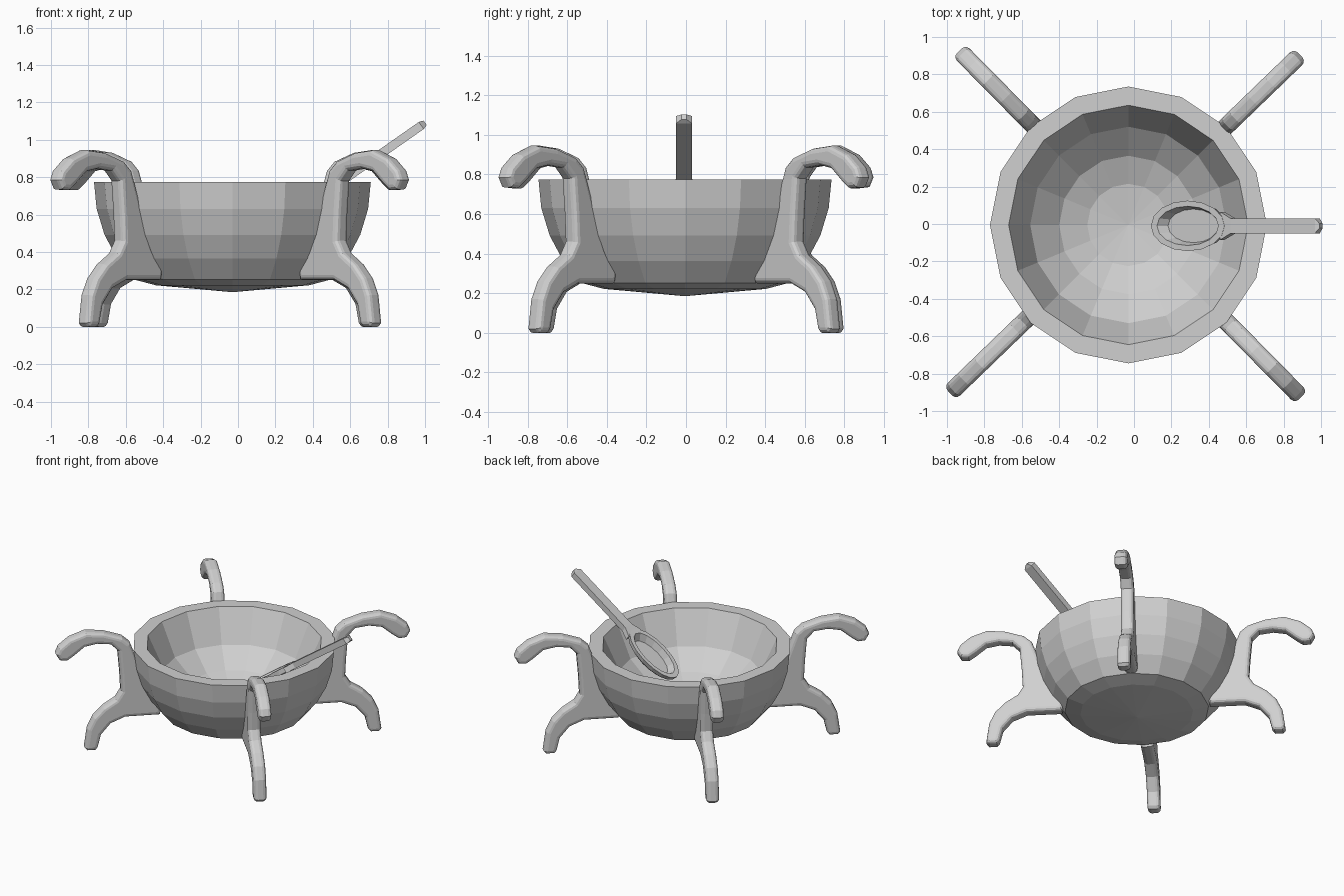
import bpy, bmesh
from math import sin, cos, pi, radians, sqrt
from mathutils import Matrix

if "Cube" in bpy.data.objects:
    bpy.data.objects.remove(bpy.data.objects["Cube"])

grey = bpy.data.materials.new("plain grey")
grey.use_nodes = True
shade = (0.63, 0.63, 0.63, 1)
grey.diffuse_color = shade
grey.node_tree.nodes["Principled BSDF"].inputs["Base Color"].default_value = shade


def ellipse(rx, ry, z, sides=16):
    return [(rx * cos(2 * pi * i / sides), ry * sin(2 * pi * i / sides), z)
            for i in range(sides)]


def box_section(u, half_width, half_height):
    return [(u, y * half_width, z * half_height)
            for y, z in ((-1, -1), (1, -1), (1, 1), (-1, 1))]


def loft(name, rings, matrix):
    """Skin equal-sized rings and close both ends."""
    bm = bmesh.new()
    loops = [[bm.verts.new(p) for p in ring] for ring in rings]
    for a, b in zip(loops, loops[1:]):
        for i in range(len(a)):
            j = (i + 1) % len(a)
            bm.faces.new((a[i], a[j], b[j], b[i]))
    bm.faces.new(loops[0])
    bm.faces.new(loops[-1])
    bmesh.ops.recalc_face_normals(bm, faces=bm.faces)
    mesh = bpy.data.meshes.new(name)
    bm.to_mesh(mesh)
    bm.free()
    mesh.materials.append(grey)
    obj = bpy.data.objects.new(name, mesh)
    obj.matrix_world = matrix
    bpy.context.collection.objects.link(obj)
    return obj


# Bowl: inner hollow, flat rim, round outer wall, shallow conical base
rim_z, radius = 0.775, 0.74
profile = [(0.001, 0.3), (0.22, 0.325), (0.37, 0.385), (0.525, 0.52), (0.64, rim_z)]
for step in range(5):
    a = step * pi / 16
    profile.append((radius * cos(a), rim_z - radius * sin(a)))
profile += [(0.41, 0.222), (0.001, 0.185)]
loft("bowl", [ellipse(r, r, z) for r, z in profile],
     Matrix.Translation((-0.03, -0.005, 0)))

# Legs: one flat outline with a curled top, a gusset and a foot, rounded at the edges
outline = [
    (0.92, 0.785), (0.905, 0.835), (0.85, 0.9), (0.765, 0.945), (0.67, 0.93),
    (0.575, 0.885), (0.535, 0.835), (0.518, 0.77), (0.475, 0.6), (0.43, 0.42),
    (0.37, 0.31), (0.38, 0.25), (0.56, 0.25), (0.635, 0.205), (0.685, 0.12),
    (0.702, 0.02), (0.715, 0), (0.757, 0), (0.77, 0.02), (0.755, 0.17),
    (0.725, 0.26), (0.675, 0.335), (0.61, 0.395), (0.582, 0.46), (0.587, 0.6),
    (0.598, 0.78), (0.635, 0.835), (0.705, 0.847), (0.77, 0.83), (0.825, 0.765),
    (0.86, 0.73), (0.9, 0.735)]
half = 0.047
# The outline is laid out along x and stretched onto the diagonal
sides = [[(x * sqrt(2), y, z) for x, z in outline] for y in (-half, half)]
for name, angle, axis_x in (("back_left_leg", 44, -0.048),
                            ("back_right_leg", 134.6, -0.02),
                            ("front_right_leg", 224, -0.048),
                            ("front_left_leg", 314.6, -0.02)):
    turn = Matrix.Rotation(radians(angle), 4, 'Z')
    leg = loft(name, sides, Matrix.Translation((axis_x, 0, 0)) @ turn)
    mod = leg.modifiers.new("rounded edges", 'BEVEL')
    mod.width = 0.028
    mod.segments = 3
    mod.limit_method = 'ANGLE'
    mod.angle_limit = radians(80)
    mod.use_clamp_overlap = False

# Spoon: oval dish and square handle sharing one tilted frame
tilt = (Matrix.Translation((0.30, -0.01, 0.6))
        @ Matrix.Rotation(radians(-35), 4, 'Y'))
dish = [(0.165, 0.09, -0.03), (0.2, 0.105, 0.023), (0.24, 0.135, 0.023),
        (0.23, 0.125, -0.015), (0.17, 0.09, -0.05)]
loft("spoon_dish", [ellipse(*ring) for ring in dish], tilt)
handle = [(0.21, 0.075, 0.02), (0.28, 0.04, 0.023), (0.83, 0.04, 0.023),
          (0.855, 0.012, 0.015)]
loft("spoon_handle", [box_section(*part) for part in handle], tilt)
